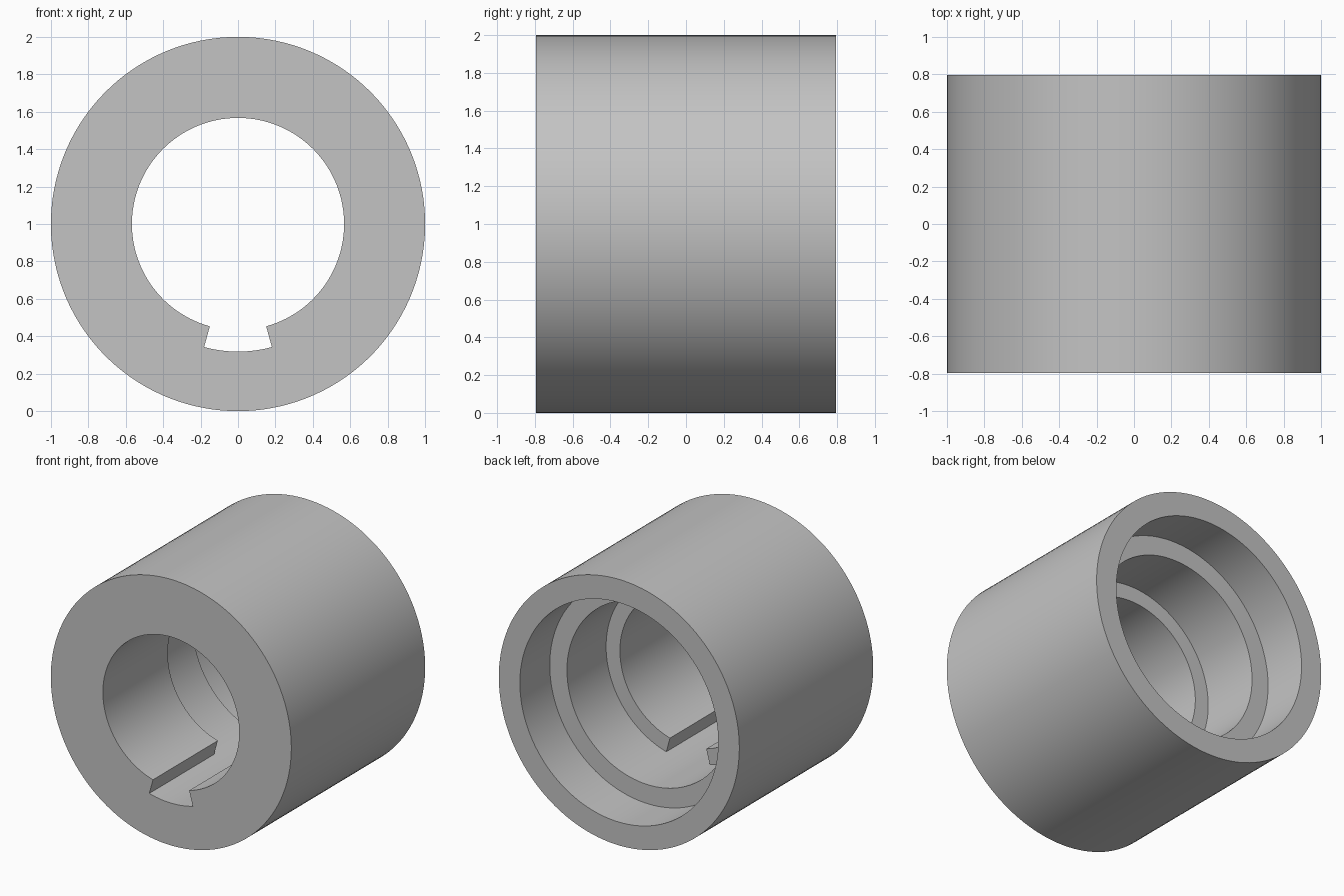
import bpy, bmesh
from math import sin, cos, radians

cube = bpy.data.objects.get("Cube")
if cube:
    bpy.data.objects.remove(cube, do_unlink=True)

# Sizes
HALF = 0.795                      # half length along y
OUTER, LIP, MID, BORE = 1.0, 0.825, 0.682, 0.567
LIP_STEP, SEAT = 0.44, -0.025     # y of the two inner shoulders
KEY_ANGLE = 15.4                  # half angle of the keyway
KEY_SEGS, REST_SEGS = 12, 116

# Half section of the sleeve as a closed loop of (radius, y)
section = [
    (MID, -HALF), (OUTER, -HALF), (OUTER, HALF), (LIP, HALF),
    (LIP, LIP_STEP), (MID, LIP_STEP), (MID, SEAT), (BORE, SEAT), (BORE, -HALF),
]
MID_FRONT, MID_SEAT, BORE_SEAT, BORE_FRONT = 0, 6, 7, 8

# Angles are measured from straight down; the keyway comes first
key_step = 2 * KEY_ANGLE / KEY_SEGS
rest_step = (360 - 2 * KEY_ANGLE) / REST_SEGS
angles = [-KEY_ANGLE + i * key_step for i in range(KEY_SEGS)]
angles += [KEY_ANGLE + i * rest_step for i in range(REST_SEGS)]

bm = bmesh.new()
rings = []
for a in map(radians, angles):
    rings.append([bm.verts.new((r * sin(a), y, 1 - r * cos(a))) for r, y in section])

# Sweep the section round the axis, leaving the bore wall out in the keyway
for i, ring in enumerate(rings):
    nxt = rings[(i + 1) % len(rings)]
    in_key = i < KEY_SEGS
    loop = list(range(MID_SEAT + 1)) if in_key else list(range(len(section)))
    for j, k in zip(loop, loop[1:] + loop[:1]):
        bm.faces.new((ring[j], ring[k], nxt[k], nxt[j]))

# Side walls of the keyway
for i in (0, KEY_SEGS):
    bm.faces.new([rings[i][j] for j in (MID_FRONT, MID_SEAT, BORE_SEAT, BORE_FRONT)])

bmesh.ops.delete(bm, geom=[v for v in bm.verts if not v.link_faces], context='VERTS')
bmesh.ops.recalc_face_normals(bm, faces=bm.faces)
mesh = bpy.data.meshes.new("keyed_sleeve")
bm.to_mesh(mesh)
bm.free()

sleeve = bpy.data.objects.new("keyed_sleeve", mesh)
bpy.context.collection.objects.link(sleeve)

# Plain grey metal
grey = bpy.data.materials.new("plain_grey")
grey.use_nodes = True
colour = (0.55, 0.55, 0.55, 1)
grey.diffuse_color = colour
grey.node_tree.nodes["Principled BSDF"].inputs["Base Color"].default_value = colour
mesh.materials.append(grey)

# Smooth round walls, sharp rims
bpy.ops.object.select_all(action='DESELECT')
sleeve.select_set(True)
bpy.context.view_layer.objects.active = sleeve
bpy.ops.object.shade_smooth_by_angle(angle=radians(30))
